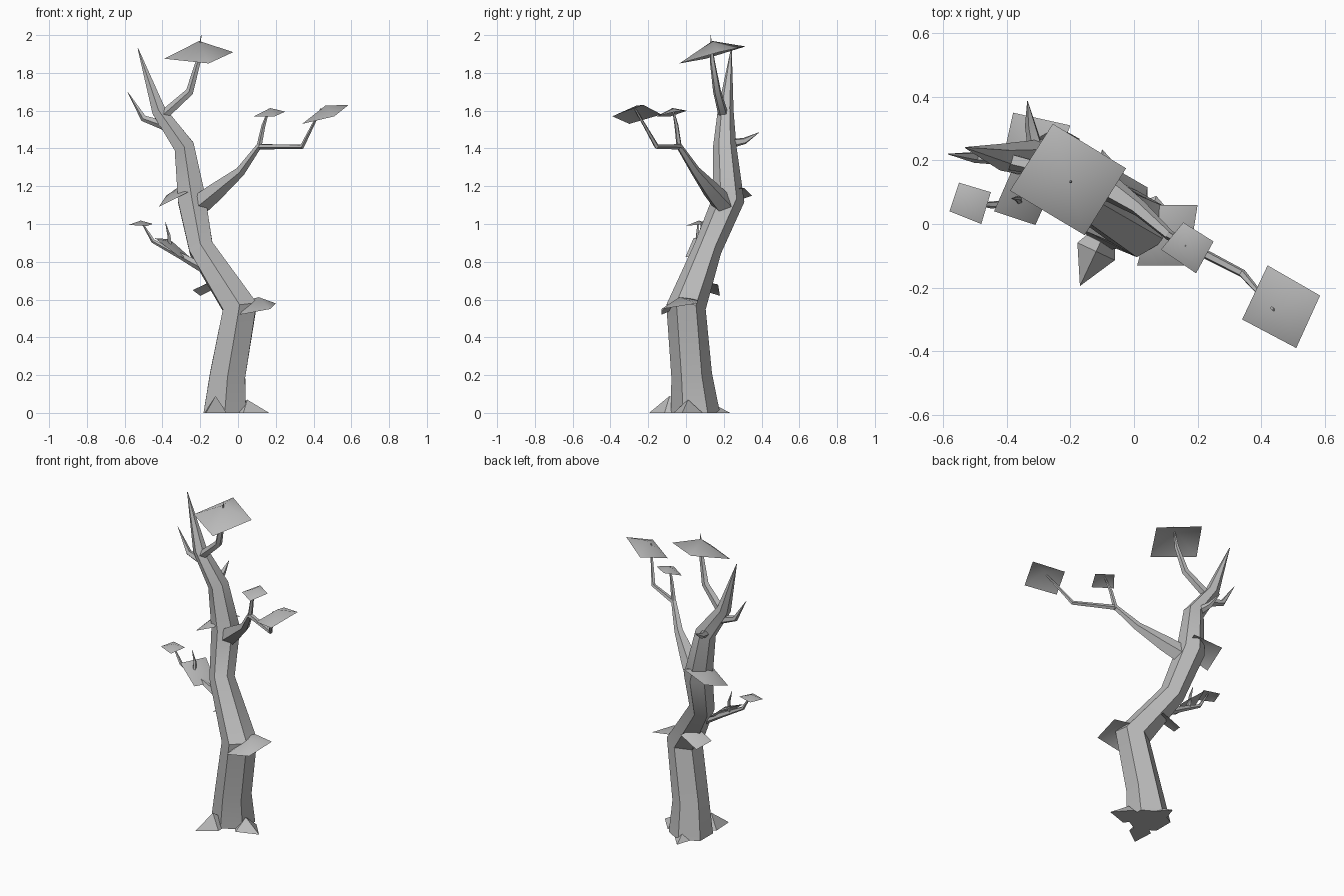
import bpy, bmesh, math
from mathutils import Vector

cube = bpy.data.objects.get("Cube")
if cube:
    bpy.data.objects.remove(cube, do_unlink=True)

grey = bpy.data.materials.new("plain_grey")
grey.use_nodes = True
colour = (0.5, 0.5, 0.5, 1)
grey.diffuse_color = colour
grey.node_tree.nodes["Principled BSDF"].inputs["Base Color"].default_value = colour


def finish(name, bm, sharp):
    mesh = bpy.data.meshes.new(name)
    bm.to_mesh(mesh)
    bm.free()
    mesh.materials.append(grey)
    mesh.shade_smooth()
    mesh.set_sharp_from_angle(angle=math.radians(sharp))
    obj = bpy.data.objects.new(name, mesh)
    bpy.context.collection.objects.link(obj)


def limb(name, path, sides=5, phase=-30, sharp=35):
    """Loft tapering polygon rings along a path of (x, y, z, radius)."""
    bm = bmesh.new()
    pts = [Vector(p[:3]) for p in path]
    rings = []
    for i, p in enumerate(pts):
        before = (p - pts[i - 1]).normalized() if i else Vector()
        after = (pts[i + 1] - p).normalized() if i + 1 < len(pts) else Vector()
        tangent = (before + after).normalized()
        if i == 0 and p.z == 0:
            tangent = Vector((0, 0, 1))
        turn = Vector((0, 0, 1)).rotation_difference(tangent)
        ring = []
        for k in range(sides):
            a = math.radians(phase) + math.tau * k / sides
            offset = Vector((math.cos(a), math.sin(a), 0)) * path[i][3]
            ring.append(bm.verts.new(p + turn @ offset))
        rings.append(ring)
    for low, high in zip(rings, rings[1:]):
        for k in range(sides):
            n = (k + 1) % sides
            bm.faces.new((low[k], low[n], high[n], high[k]))
    bm.faces.new(rings[0][::-1])
    bm.faces.new(rings[-1])
    bmesh.ops.remove_doubles(bm, verts=bm.verts, dist=0.0005)
    bmesh.ops.recalc_face_normals(bm, faces=bm.faces)
    finish(name, bm, sharp)


def leaf(name, corners, lift):
    """Four-cornered sheet with a slightly raised centre."""
    bm = bmesh.new()
    ring = [bm.verts.new(c) for c in corners]
    centre = sum((v.co for v in ring), Vector()) / 4 + Vector((0, 0, lift))
    top = bm.verts.new(centre)
    for k in range(4):
        bm.faces.new((ring[k], ring[(k + 1) % 4], top))
    for f in bm.faces:
        f.normal_update()
    if sum(f.normal.z for f in bm.faces) < 0:
        bmesh.ops.reverse_faces(bm, faces=bm.faces)
    finish(name, bm, 80)


def root(name, tip, width, height):
    """Three-sided wedge running from the trunk foot to a point on the ground."""
    bm = bmesh.new()
    foot, tip = Vector((-0.06, 0.04, 0)), Vector(tip)
    out = (tip - foot).normalized()
    side = Vector((-out.y, out.x, 0)) * width
    base = tip - out * 0.12
    verts = [base + side, base - side, tip, base + Vector((0, 0, height)), foot]
    a, b, t, h, f = [bm.verts.new(v) for v in verts]
    for face in ((b, t, h), (t, a, h), (b, h, f), (h, a, f), (a, t, b, f)):
        bm.faces.new(face)
    bmesh.ops.recalc_face_normals(bm, faces=bm.faces)
    finish(name, bm, 25)


# Trunk, ending in the tall spike
limb("trunk", [(-.07, .05, 0, .13), (-.055, .03, .2, .108), (.01, 0, .56, .105),
               (-.195, .115, .87, .075), (-.245, .225, 1.13, .085),
               (-.285, .205, 1.41, .062), (-.42, .21, 1.6, .042),
               (-.53, .24, 1.93, .002)], sides=6)

# Roots
root("front_root", (-.17, -.195, 0), .065, .09)
root("left_root", (.165, -.02, 0), .08, .07)
root("back_root", (-.1, .235, 0), .07, .06)

# Branches
limb("long_branch", [(-.22, .21, 1.09, .06), (-.12, .14, 1.17, .05),
                     (.015, .05, 1.28, .027), (.11, -.035, 1.41, .017),
                     (.34, -.155, 1.41, .013), (.44, -.27, 1.61, .005)])
limb("long_branch_twig", [(.11, -.035, 1.4, .015), (.135, -.05, 1.52, .011),
                          (.165, -.07, 1.61, .004)])
limb("crown_branch", [(-.4, .2, 1.57, .028), (-.255, .165, 1.7, .022),
                      (-.21, .14, 1.86, .014), (-.195, .13, 2.0, .001)])
limb("side_spike", [(-.35, .21, 1.51, .03), (-.5, .21, 1.56, .018),
                    (-.585, .22, 1.7, .001)])
limb("back_spike", [(-.3, .2, 1.42, .03), (-.325, .31, 1.44, .018),
                    (-.335, .387, 1.485, .001)])
limb("low_branch", [(-.17, .07, .76, .028), (-.3, .07, .83, .018),
                    (-.45, .06, .91, .011), (-.51, .065, 1.01, .004)])
limb("low_branch_twig", [(-.36, .07, .87, .012), (-.365, .08, .94, .009),
                         (-.385, .08, 1.01, .001)])

# Leaves
leaf("crown_leaf", [(-.255, .315, 1.94), (-.025, .175, 1.91),
                    (-.155, -.035, 1.85), (-.39, .105, 1.875)], .075)
leaf("outer_leaf", [(.42, -.13, 1.58), (.585, -.225, 1.63),
                    (.51, -.39, 1.57), (.34, -.3, 1.53)], .05)
leaf("small_leaf", [(.155, .005, 1.6), (.25, -.055, 1.595),
                    (.195, -.155, 1.57), (.085, -.08, 1.57)], .03)
leaf("low_leaf", [(-.55, .13, 1.0), (-.45, .1, 1.0),
                  (-.48, 0, .99), (-.58, .04, .995)], .022)
leaf("low_branch_leaf", [(-.44, .04, .925), (-.31, -.003, .825),
                         (-.25, .13, .82), (-.37, .2, .92)], .03)
leaf("middle_leaf", [(-.42, .17, 1.09), (-.38, .35, 1.15),
                     (-.2, .31, 1.19), (-.27, .13, 1.165)], .045)
leaf("lower_back_leaf", [(-.24, .08, .65), (-.2, .18, .62),
                         (-.08, .17, .68), (-.12, .06, .7)], .025)
leaf("elbow_leaf", [(.01, -.13, .52), (.17, -.13, .55),
                    (.2, .06, .58), (.06, .06, .6)], .05)
